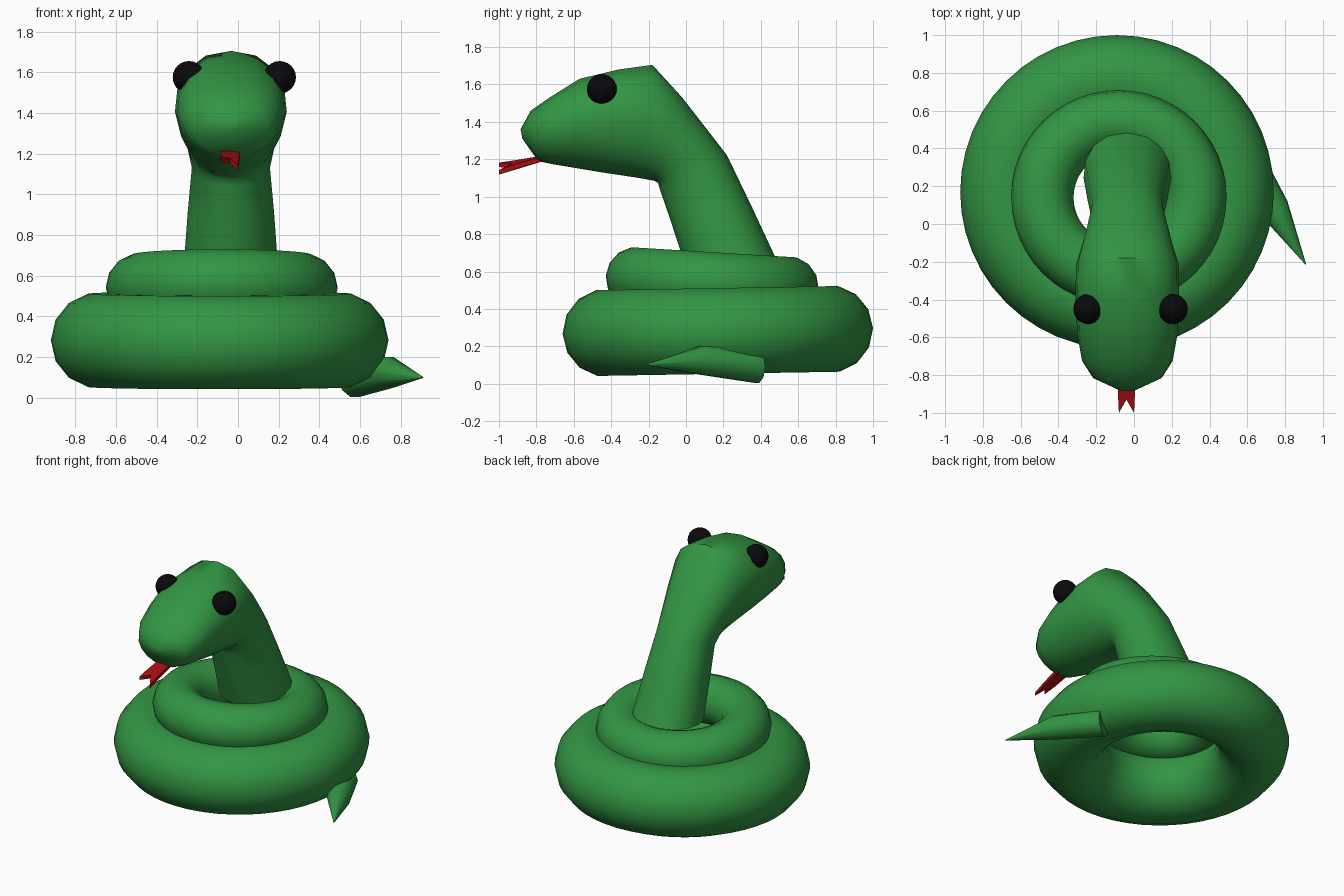
import bpy, bmesh, math
from mathutils import Vector

if "Cube" in bpy.data.objects:
    bpy.data.objects.remove(bpy.data.objects["Cube"])

def material(name, col):
    m = bpy.data.materials.new(name)
    m.diffuse_color = (*col, 1)
    m.use_nodes = True
    m.node_tree.nodes["Principled BSDF"].inputs["Base Color"].default_value = m.diffuse_color
    return m

GREEN = material("snake green", (0.033, 0.305, 0.058))
BLACK = material("eye black", (0.003, 0.003, 0.004))
RED = material("tongue red", (0.38, 0.005, 0.006))

def finish(o, name, mat, angle=None):
    o.name = name
    o.data.materials.append(mat)
    if angle:
        bpy.ops.object.select_all(action='DESELECT')
        o.select_set(True)
        bpy.context.view_layer.objects.active = o
        bpy.ops.object.shade_smooth_by_angle(angle=math.radians(angle))
    return o

def loft(name, rings, mat, angle):
    """Skin a list of point rings and cap both ends."""
    bm = bmesh.new()
    vs = [[bm.verts.new(p) for p in r] for r in rings]
    n = len(rings[0])
    for a, b in zip(vs, vs[1:]):
        for i in range(n):
            j = (i + 1) % n
            bm.faces.new((a[i], a[j], b[j], b[i]))
    bm.faces.new(vs[0])
    bm.faces.new(vs[-1])
    bmesh.ops.recalc_face_normals(bm, faces=bm.faces)
    me = bpy.data.meshes.new(name)
    bm.to_mesh(me)
    bm.free()
    o = bpy.data.objects.new(name, me)
    bpy.context.collection.objects.link(o)
    return finish(o, name, mat, angle)

# Coils: two slightly tilted rings
for name, loc, tilt, R, r in [
        ("lower_coil", (-0.09, 0.17, 0.282), 1.0, 0.595, 0.235),
        ("upper_coil", (-0.08, 0.14, 0.542), -3.5, 0.405, 0.165)]:
    bpy.ops.mesh.primitive_torus_add(location=loc, rotation=(math.radians(tilt), 0, 0),
                                     major_radius=R, minor_radius=r,
                                     major_segments=48, minor_segments=14)
    finish(bpy.context.object, name, GREEN, 60)

# Neck and head: back/top point (y, z), front/bottom point (y, z), half width
CX = -0.035
sections = [
    ((0.485, 0.66), (0.00, 0.62), 0.232),
    ((0.35, 0.95), (-0.085, 0.88), 0.212),
    ((0.22, 1.22), (-0.14, 1.04), 0.192),
    ((0.12, 1.35), (-0.15, 1.075), 0.21),
    ((-0.02, 1.53), (-0.17, 1.085), 0.235),
    ((-0.18, 1.705), (-0.25, 1.10), 0.272),
    ((-0.36, 1.68), (-0.45, 1.13), 0.275),
    ((-0.57, 1.63), (-0.60, 1.155), 0.265),
    ((-0.73, 1.53), (-0.72, 1.175), 0.24),
    ((-0.83, 1.46), (-0.79, 1.19), 0.185),
    ((-0.885, 1.36), (-0.875, 1.31), 0.04)]

def section_ring(top, bottom, hw, n=16):
    ring = []
    for i in range(n):
        a = 2 * math.pi * i / n
        c, s = math.cos(a), math.sin(a)
        t = 0.5 + 0.5 * c
        w = hw * math.copysign(abs(s) ** 0.9, s) * (1 + 0.08 * c)
        ring.append((CX + w, bottom[0] + (top[0] - bottom[0]) * t,
                     bottom[1] + (top[1] - bottom[1]) * t))
    return ring

loft("neck_and_head", [section_ring(*s) for s in sections], GREEN, 50)

# Eyes
for side, name in ((-1, "left_eye"), (1, "right_eye")):
    bpy.ops.mesh.primitive_uv_sphere_add(segments=20, ring_count=12, radius=0.08,
                                         location=(-0.018 + side * 0.223, -0.45, 1.575))
    finish(bpy.context.object, name, BLACK, 60)

# Forked tongue: flat outline, sloping down and rolled a little
outline = [(-0.08, -0.72, 1.215), (-0.085, -0.90, 1.185), (-0.08, -1.0, 1.17),
           (-0.04, -0.93, 1.165), (0.0, -1.0, 1.13), (0.005, -0.90, 1.165),
           (0.01, -0.72, 1.215)]
loft("tongue", [[Vector(p) + Vector((0, 0, d)) for p in outline]
                for d in (-0.012, 0.012)], RED, None)

# Tail: tapering cone peeking out from under the lower coil
base, tip = Vector((0.575, 0.38, 0.09)), Vector((0.91, -0.215, 0.10))
axis = (tip - base).normalized()
side_dir = axis.cross(Vector((0, 0, 1))).normalized()
up_dir = side_dir.cross(axis)

def tail_ring(t, r, lift, n=10):
    c = base.lerp(tip, t) + Vector((0, 0, lift))
    return [c + r * (math.cos(k) * side_dir + math.sin(k) * up_dir)
            for k in (2 * math.pi * i / n for i in range(n))]

loft("tail", [tail_ring(0, 0.09, 0.0), tail_ring(0.5, 0.08, 0.03),
              tail_ring(1, 0.002, 0)], GREEN, 50)
